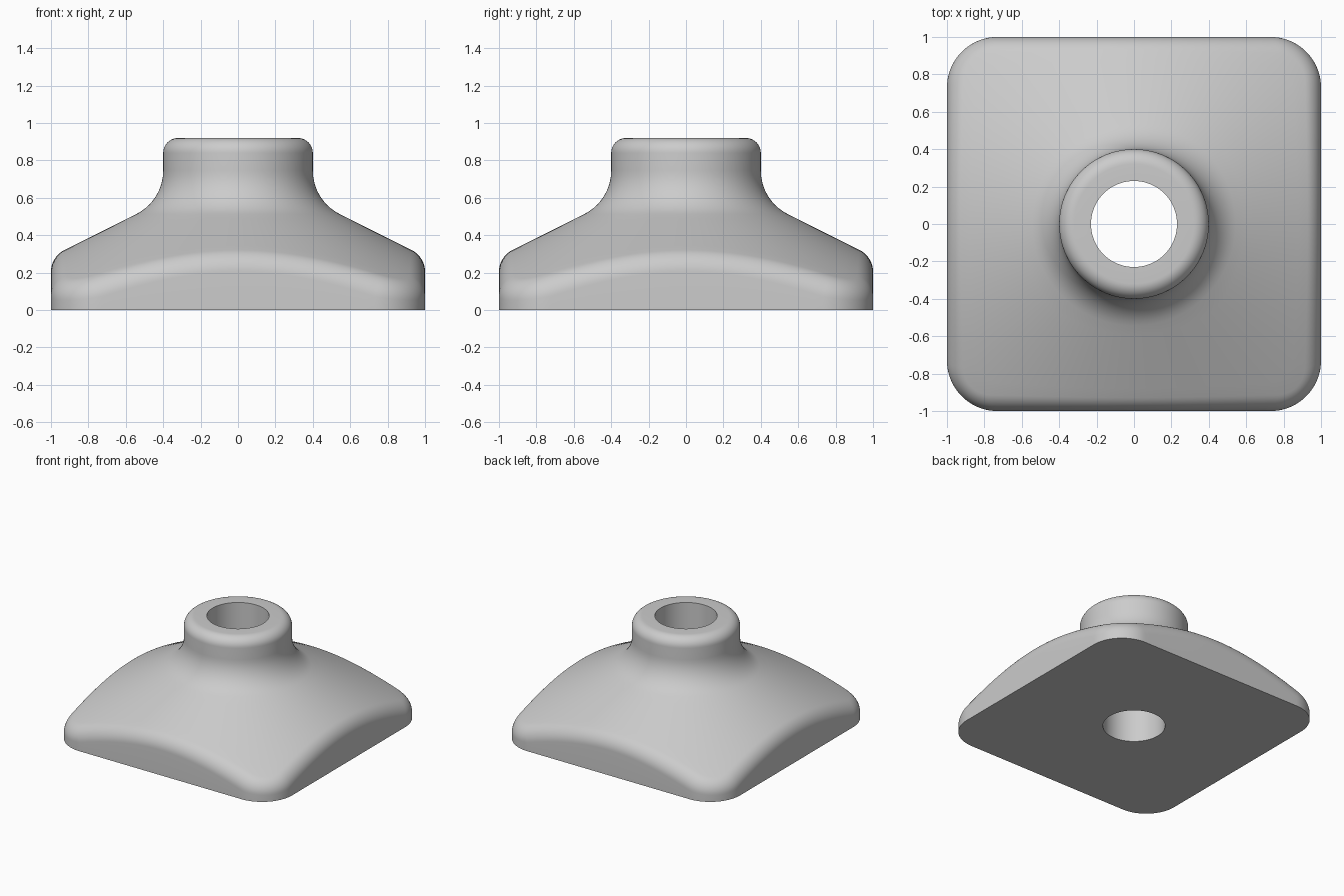
import bpy, bmesh
from math import sin, cos, pi, atan, hypot, radians
from mathutils import Vector

if "Cube" in bpy.data.objects:
    bpy.data.objects.remove(bpy.data.objects["Cube"])

HALF, CORNER = 1.0, 0.27            # square base and its corner radius
APEX, SLOPE = 0.785, 0.5            # conical top: z = APEX - SLOPE * r
EDGE, COVE, RIM = 0.13, 0.26, 0.08  # fillet radii
NECK, BORE, TOP = 0.40, 0.23, 0.92


def outline():
    """Points and outward normals around the rounded square."""
    inner = HALF - CORNER
    for q in range(4):
        turn = q * pi / 2
        ex, ey = Vector((cos(turn), sin(turn), 0)), Vector((-sin(turn), cos(turn), 0))
        for i in range(32):
            yield ex * HALF + ey * inner * (i / 16 - 1), ex
        for i in range(20):
            a = i / 20 * pi / 2
            n = ex * cos(a) + ey * sin(a)
            yield (ex + ey) * inner + n * CORNER, n


def arc(cr, cz, radius, start, end, steps=10):
    """Arc points (r, z) in the radial plane, angles in radians."""
    return [(cr + radius * cos(start + (end - start) * i / steps),
             cz + radius * sin(start + (end - start) * i / steps))
            for i in range(steps + 1)]


# Neck profile shared by every column: cove, neck, rounded rim, bore
turn = pi / 2 - atan(SLOPE)
cove_z = APEX - SLOPE * NECK + COVE * (hypot(1, SLOPE) - SLOPE)
neck_profile = (arc(NECK + COVE, cove_z, COVE, pi + turn, pi)
                + arc(NECK - RIM, TOP - RIM, RIM, 0, pi / 2)
                + [(BORE, TOP), (BORE, 0)])


def column(p, n):
    """One strip from the base edge over the rolled edge to the bore."""
    centre = p - n * EDGE
    r = centre.length
    out = centre.normalized()
    centre.z = APEX - SLOPE * r - EDGE * hypot(1, SLOPE)
    cone_normal = (out * SLOPE + Vector((0, 0, 1))).normalized()
    pts = [p.copy()]
    span = n.angle(cone_normal)
    for i in range(11):
        t = i / 10
        d = (n * sin((1 - t) * span) + cone_normal * sin(t * span)) / sin(span)
        pts.append(centre + d * EDGE)
    # Straight run up the cone
    start, end = pts[-1], out * neck_profile[0][0]
    end.z = neck_profile[0][1]
    pts += [start.lerp(end, i / 8) for i in range(1, 8)]
    pts += [out * rr + Vector((0, 0, z)) for rr, z in neck_profile]
    return pts


# Skin neighbouring columns; the wrap-around closes the flat underside
bm = bmesh.new()
columns = [[bm.verts.new(v) for v in column(p, n)] for p, n in outline()]
for a, b in zip(columns, columns[1:] + columns[:1]):
    for j in range(len(a)):
        k = (j + 1) % len(a)
        bm.faces.new((a[j], b[j], b[k], a[k]))
bmesh.ops.recalc_face_normals(bm, faces=bm.faces)
mesh = bpy.data.meshes.new("flared_base_collar")
bm.to_mesh(mesh)
bm.free()
collar = bpy.data.objects.new("flared_base_collar", mesh)
bpy.context.collection.objects.link(collar)

# Plain grey material
grey = bpy.data.materials.new("plain_grey")
grey.use_nodes = True
grey.diffuse_color = (0.6, 0.6, 0.6, 1)
grey.node_tree.nodes["Principled BSDF"].inputs["Base Color"].default_value = (0.6, 0.6, 0.6, 1)
mesh.materials.append(grey)

# Smooth shading with crisp base, rim and bore edges
bpy.ops.object.select_all(action="DESELECT")
collar.select_set(True)
bpy.context.view_layer.objects.active = collar
bpy.ops.object.shade_smooth_by_angle(angle=radians(35))
